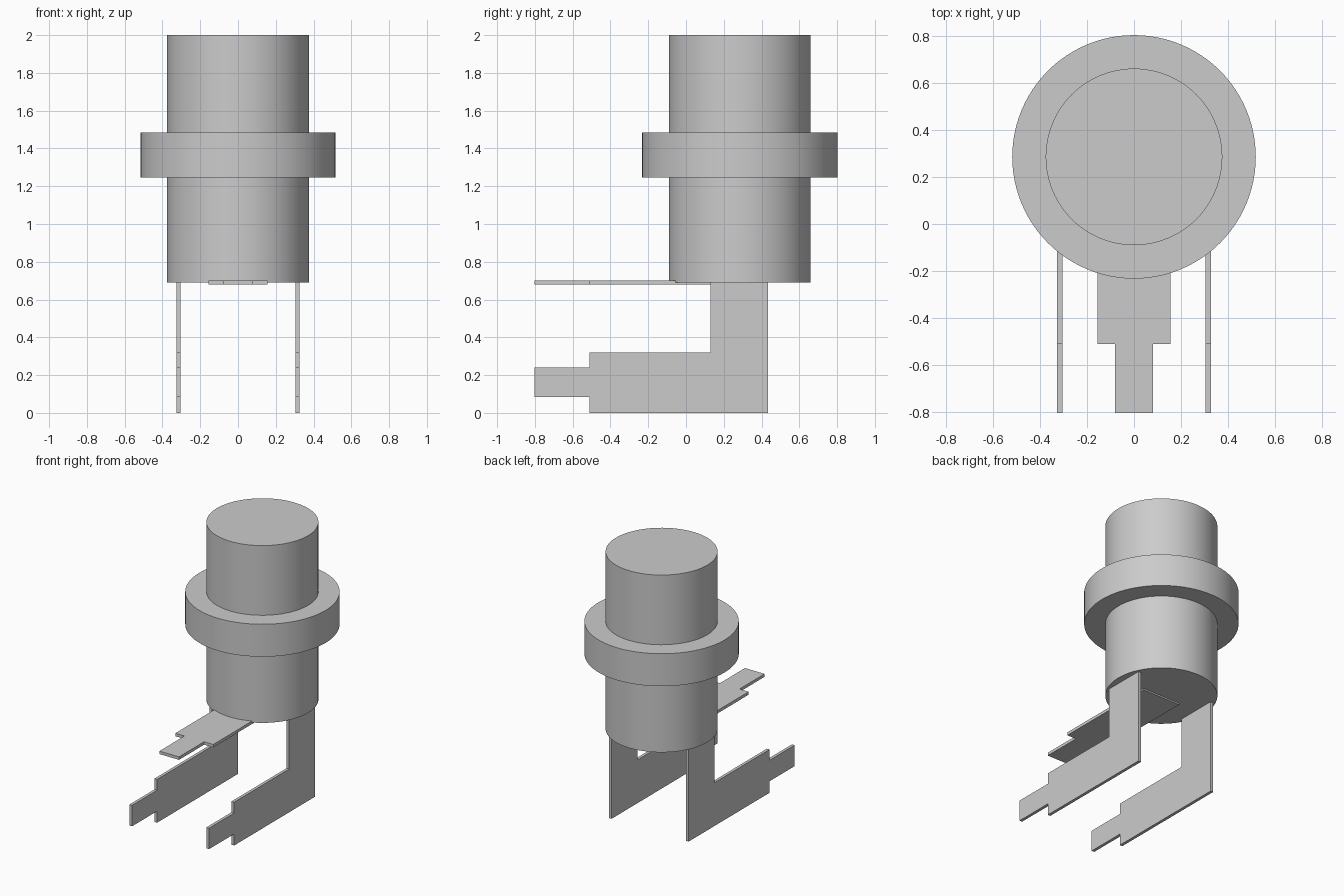
import bpy, bmesh, math

cube = bpy.data.objects.get("Cube")
if cube:
    bpy.data.objects.remove(cube, do_unlink=True)

grey = bpy.data.materials.new("plain_grey")
grey.use_nodes = True
colour = (0.6, 0.6, 0.6, 1)
grey.diffuse_color = colour
grey.node_tree.nodes["Principled BSDF"].inputs["Base Color"].default_value = colour

AXIS_Y = 0.285  # depth of the body axis


def finish(name, bm):
    bmesh.ops.recalc_face_normals(bm, faces=bm.faces)
    mesh = bpy.data.meshes.new(name)
    bm.to_mesh(mesh)
    bm.free()
    obj = bpy.data.objects.new(name, mesh)
    bpy.context.collection.objects.link(obj)
    mesh.materials.append(grey)
    return obj


def lathe(name, profile, segments=96):
    """Revolve a (radius, height) profile about the body axis."""
    bm = bmesh.new()
    verts = [bm.verts.new((r, AXIS_Y, z)) for r, z in profile]
    edges = [bm.edges.new(pair) for pair in zip(verts, verts[1:])]
    bmesh.ops.spin(bm, geom=verts + edges, cent=(0, AXIS_Y, 0), axis=(0, 0, 1),
                   angle=math.tau, steps=segments, use_duplicate=False)
    bmesh.ops.remove_doubles(bm, verts=bm.verts, dist=0.0001)
    obj = finish(name, bm)
    bpy.ops.object.select_all(action='DESELECT')
    obj.select_set(True)
    bpy.context.view_layer.objects.active = obj
    bpy.ops.object.shade_smooth_by_angle(angle=math.radians(30))
    return obj


def plate(name, outline, thickness):
    """Extrude a closed outline of 3D points along a thickness vector."""
    bm = bmesh.new()
    face = bm.faces.new([bm.verts.new(p) for p in outline])
    result = bmesh.ops.extrude_face_region(bm, geom=[face], use_keep_orig=True)
    moved = [g for g in result["geom"] if isinstance(g, bmesh.types.BMVert)]
    bmesh.ops.translate(bm, verts=moved, vec=thickness)
    return finish(name, bm)


# Cylindrical body with its collar
R, COLLAR = 0.375, 0.517
lathe("body_with_collar", [(0, 0.69), (R, 0.69), (R, 1.245), (COLLAR, 1.245),
                           (COLLAR, 1.485), (R, 1.485), (R, 2), (0, 2)])

# Two upright L-shaped side terminals with narrow tips
side = [(0.435, 0.69), (0.435, 0), (-0.51, 0), (-0.51, 0.085), (-0.803, 0.085),
        (-0.803, 0.24), (-0.51, 0.24), (-0.51, 0.32), (0.13, 0.32), (0.13, 0.69)]
for name, x in (("left_terminal", 0.304), ("right_terminal", -0.326)):
    plate(name, [(x, y, z) for y, z in side], (0.022, 0, 0))

# Flat centre terminal, stepped down to a narrow tip
half = [(0.155, 0.285), (0.155, -0.51), (0.08, -0.51), (0.08, -0.803)]
flat = half + [(-x, y) for x, y in reversed(half)]
plate("centre_terminal", [(x, y, 0.679) for x, y in flat], (0, 0, 0.022))
